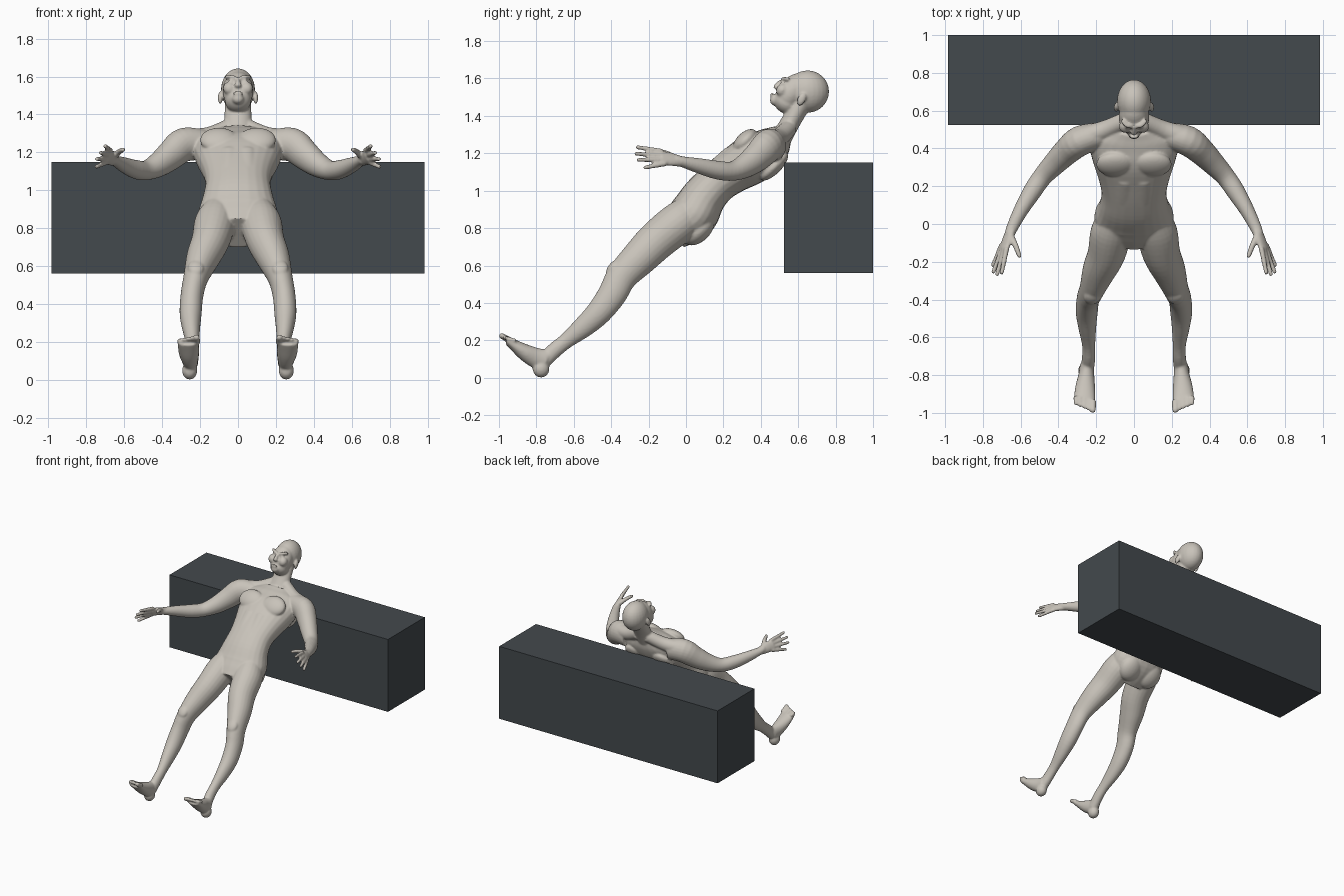
import bpy, bmesh, math
from mathutils import Vector, Matrix

cube = bpy.data.objects.get("Cube")
if cube:
    bpy.data.objects.remove(cube, do_unlink=True)


def material(name, rgb):
    m = bpy.data.materials.new(name)
    m.use_nodes = True
    m.diffuse_color = (*rgb, 1)
    for n in m.node_tree.nodes:
        if n.type == 'BSDF_PRINCIPLED':
            n.inputs["Base Color"].default_value = (*rgb, 1)
            n.inputs["Roughness"].default_value = 0.8
    return m


skin = material("skin", (0.58, 0.545, 0.49))
slate = material("slate", (0.057, 0.067, 0.075))
cloth = material("dark cloth", (0.045, 0.053, 0.061))

bm = bmesh.new()
X, Z = Vector((1, 0, 0)), Vector((0, 0, 1))


def spline(rows, steps=4):
    """Smooth interpolation through rows of x, y, z, half width, half depth."""
    r = [Vector(p) for p in rows]
    r = [2 * r[0] - r[1]] + r + [2 * r[-1] - r[-2]]
    out = []
    for a, b, c, d in zip(r, r[1:], r[2:], r[3:]):
        for k in range(steps):
            t = k / steps
            out.append(0.5 * (2 * b + (c - a) * t + (2 * a - 5 * b + 4 * c - d) * t * t
                              + (3 * b - a - 3 * c + d) * t ** 3))
    return out + [r[-2]]


def limb(rows, ref=X, side=1, n=24, power=1.0):
    """Closed loft of elliptical rings along a path; side = -1 mirrors it."""
    pts = spline(rows)
    rings = []
    for i, p in enumerate(pts):
        tan = (pts[min(i + 1, len(pts) - 1)] - pts[max(i - 1, 0)]).to_3d().normalized()
        u = (ref - tan * ref.dot(tan)).normalized()
        v = tan.cross(u)
        ring = []
        for k in range(n):
            c, s = math.cos(math.tau * k / n), math.sin(math.tau * k / n)
            c = math.copysign(abs(c) ** power, c)
            s = math.copysign(abs(s) ** power, s)
            co = p.to_3d() + u * (c * p[3]) + v * (s * p[4])
            ring.append(bm.verts.new((co.x * side, co.y, co.z)))
        rings.append(ring)
    for a, b in zip(rings, rings[1:]):
        for k in range(n):
            bm.faces.new((a[k], a[(k + 1) % n], b[(k + 1) % n], b[k]))
    bm.faces.new(rings[0])
    bm.faces.new(rings[-1])


def ball(center, radii, tilt=0, side=1):
    """Ellipsoid leaning back by tilt degrees."""
    loc = Matrix.Translation((center[0] * side, center[1], center[2]))
    mat = loc @ Matrix.Rotation(math.radians(-tilt), 4, 'X') @ Matrix.Diagonal((*radii, 1))
    bmesh.ops.create_uvsphere(bm, u_segments=24, v_segments=16, radius=1, matrix=mat)


def digit(points, r0, r1, side):
    """Finger or toe with a round tip."""
    last = len(points) - 1
    limb([(*p, *[r0 + (r1 - r0) * i / last] * 2) for i, p in enumerate(points)], Z, side, 12)
    ball(points[-1], (r1, r1, r1))if side > 0 else ball(points[-1], (r1, r1, r1), 0, -1)


def leaning(c, d):
    """Point in the body's leaning plane: c runs up the body, d toward its front."""
    return (c - d) / 2, (c + d) / 2


def leaning_rows(rows):
    return [(x, *leaning(c, d), w, h) for x, c, d, w, h in rows]


# Torso and neck
limb(leaning_rows([
    (0, .70, .85, .12, .10), (0, .80, .84, .19, .12), (0, .92, .835, .21, .132),
    (0, 1.06, .87, .185, .12), (0, 1.2, .877, .172, .112), (0, 1.34, .857, .188, .118),
    (0, 1.5, .82, .22, .132), (0, 1.63, .79, .235, .124), (0, 1.74, .785, .21, .095),
    (0, 1.82, .79, .12, .06)]), power=0.9)
limb([(0, .49, 1.25, .085, .06), (0, .555, 1.36, .073, .052), (0, .61, 1.46, .07, .055)])

# Head
ball((0, .65, 1.53), (.09, .115, .113))
ball((0, .565, 1.525), (.081, .075, .115), 37)
ball((0, .535, 1.472), (.069, .072, .058), 37)
ball((0, .477, 1.482), (.032, .029, .028), 37)
ball((0, .463, 1.514), (.027, .012, .007), 37)
ball((0, .460, 1.505), (.023, .012, .007), 37)
limb([(0, .520, 1.588, .011, .012), (0, .497, 1.572, .012, .015),
      (0, .482, 1.556, .017, .016)], n=12)
ball((0, .482, 1.554), (.018, .015, .013), 37)

for s in (1, -1):
    # Face details and ears
    limb([(.012, .517, 1.594, .010, .012), (.04, .523, 1.599, .010, .012),
          (.066, .550, 1.597, .010, .010)], Z, s, 12)
    ball((.034, .516, 1.574), (.017, .011, .010), 37, s)
    ball((.045, .515, 1.538), (.034, .032, .036), 37, s)
    ball((.094, .617, 1.488), (.012, .022, .036), 25, s)

    # Chest, stomach, back and seat muscles
    ball((.10, *leaning(1.58, .95)), (.10, .045, .08), 45, s)
    limb(leaning_rows([(.045, 1.1, 1.0, .04, .02), (.045, 1.25, 1.0, .042, .02),
                       (.045, 1.44, .99, .04, .02)]), X, s, 16)
    ball((.12, *leaning(1.6, .66)), (.085, .04, .10), 45, s)
    ball((.09, *leaning(.86, .72)), (.09, .06, .10), 45, s)

    # Shoulder and arm
    limb([(.04, .55, 1.335, .045, .045), (.15, .50, 1.285, .05, .05),
          (.26, .46, 1.265, .06, .06)], Z, s)
    limb([(.18, .47, 1.24, .08, .07), (.285, .44, 1.24, .09, .08),
          (.355, .385, 1.185, .08, .072), (.42, .32, 1.135, .066, .062),
          (.485, .25, 1.105, .052, .052), (.54, .17, 1.11, .05, .049),
          (.60, .07, 1.133, .041, .039), (.645, -.02, 1.155, .029, .031),
          (.66, -.06, 1.165, .028, .026)], Z, s)

    # Hand
    limb([(.645, -.02, 1.155, .028, .025), (.668, -.075, 1.167, .039, .021),
          (.69, -.135, 1.177, .042, .017)], Vector((.03, .02, -.065)), s)
    for knuckle, tip in (((.673, -.125, 1.21), (.70, -.257, 1.232)),
                         ((.685, -.13, 1.187), (.725, -.266, 1.198)),
                         ((.695, -.125, 1.165), (.744, -.253, 1.165)),
                         ((.70, -.11, 1.145), (.746, -.217, 1.124))):
        digit([knuckle, tip], .0145, .0115, s)
    digit([(.655, -.06, 1.175), (.627, -.115, 1.203), (.607, -.168, 1.214)], .019, .0125, s)

    # Leg
    limb(leaning_rows([
        (.105, .92, .85, .085, .10), (.122, .78, .87, .108, .11), (.145, .58, .89, .10, .106),
        (.185, .40, .89, .088, .097), (.222, .2, .885, .066, .083),
        (.243, .05, .84, .060, .077), (.25, -.12, .815, .058, .068),
        (.247, -.28, .82, .047, .057), (.24, -.44, .837, .035, .042),
        (.24, -.56, .85, .035, .042), (.247, -.68, .85, .036, .04)]), X, s)
    ball((.222, *leaning(.2, .98)), (.042, .025, .05), 40, s)

    # Foot
    ball((.255, -.775, .048), (.04, .045, .047), 0, s)
    limb([(.25, -.745, .09, .036, .06), (.252, -.80, .105, .042, .055),
          (.258, -.86, .135, .052, .045), (.262, -.92, .175, .056, .03),
          (.263, -.955, .198, .054, .02)], X, s)
    for i in range(5):
        x = .218 + .0225 * i
        digit([(x, -.935 + .006 * i, .195), (x, -.985 + .009 * i, .224 - .004 * i)],
              .019 if i == 0 else .0135, .016 if i == 0 else .0115, s)

# Fuse the parts into one smooth skin
bmesh.ops.recalc_face_normals(bm, faces=bm.faces)
mesh = bpy.data.meshes.new("body")
bm.to_mesh(mesh)
bm.free()
body = bpy.data.objects.new("body", mesh)
bpy.context.collection.objects.link(body)
remesh = body.modifiers.new("fuse", 'REMESH')
remesh.mode = 'VOXEL'
remesh.voxel_size = 0.0065
smooth = body.modifiers.new("soften", 'SMOOTH')
smooth.factor = 0.5
smooth.iterations = 6
dg = bpy.context.evaluated_depsgraph_get()
fused = bpy.data.meshes.new_from_object(body.evaluated_get(dg))
body.modifiers.clear()
body.data = fused
fused.name = "body_skin"

# Cut clean borders for shorts and cap, then colour the faces between them
HEM, WAIST, CAP = .58, 1.07, .788
bm = bmesh.new()
bm.from_mesh(fused)
for co, no in (((0, 0, HEM), (0, 1, 1)), ((0, 0, WAIST), (0, 1, 1)), ((0, CAP, 0), (0, 1, .1))):
    geom = bm.verts[:] + bm.edges[:] + bm.faces[:]
    bmesh.ops.bisect_plane(bm, geom=geom, dist=1e-5, plane_co=co, plane_no=no)
for f in bm.faces:
    x, y, z = f.calc_center_median()
    f.smooth = True
    f.material_index = 0
    if HEM < y + z < WAIST and abs(x) < .35:
        f.material_index = 1
    elif y + .1 * z > CAP and z > 1.39:
        f.material_index = 2
bm.to_mesh(fused)
bm.free()
fused.materials.clear()
for m in (skin, cloth, slate):
    fused.materials.append(m)

# Long block behind the figure
bpy.ops.mesh.primitive_cube_add(size=1, location=(0, .7625, .855))
block = bpy.context.object
block.name = "block"
block.scale = (1.97, .475, .59)
block.data.materials.append(slate)
